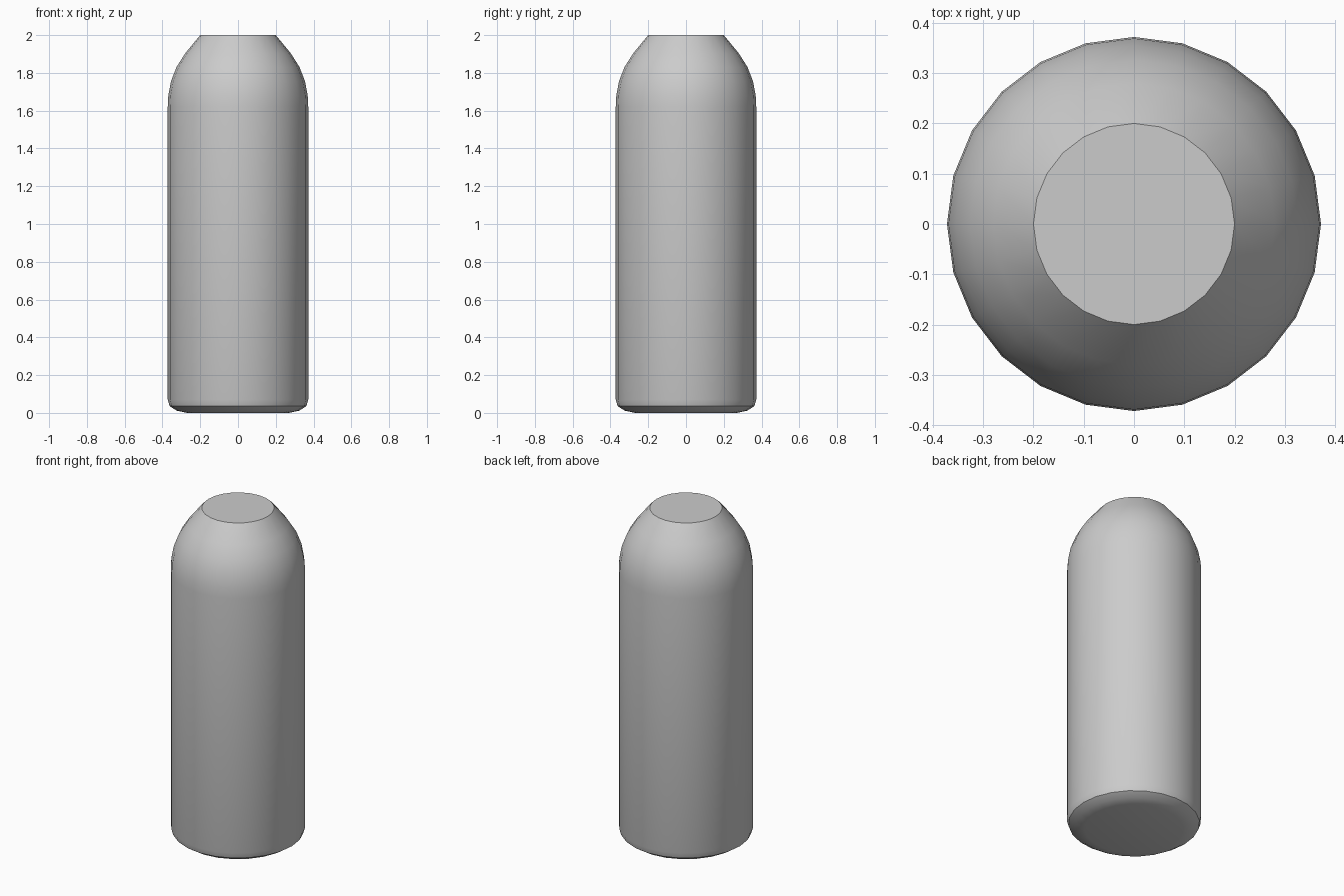
import bpy, bmesh, math

if "Cube" in bpy.data.objects:
    bpy.data.objects.remove(bpy.data.objects["Cube"])

SIDES = 24
# radius, height from base to flat tip
PROFILE = [(0.27, 0.0), (0.325, 0.012), (0.362, 0.036), (0.372, 0.07),
           (0.372, 1.62), (0.369, 1.68), (0.355, 1.755), (0.326, 1.83),
           (0.28, 1.903), (0.2, 2.0)]

# rounded body: rings of the profile joined by quads
bm = bmesh.new()
rings = []
for r, z in PROFILE:
    rings.append([bm.verts.new((r * math.cos(2 * math.pi * i / SIDES),
                                r * math.sin(2 * math.pi * i / SIDES), z))
                  for i in range(SIDES)])
for low, high in zip(rings, rings[1:]):
    for i in range(SIDES):
        j = (i + 1) % SIDES
        bm.faces.new((low[i], low[j], high[j], high[i]))

# flat base and tip
bm.faces.new(rings[0][::-1])
bm.faces.new(rings[-1])

mesh = bpy.data.meshes.new("capsule_body")
bm.to_mesh(mesh)
bm.free()
body = bpy.data.objects.new("capsule_body", mesh)
bpy.context.collection.objects.link(body)

# smooth sides, crisp tip edge
bpy.context.view_layer.objects.active = body
body.select_set(True)
bpy.ops.object.shade_smooth_by_angle(angle=math.radians(40))
